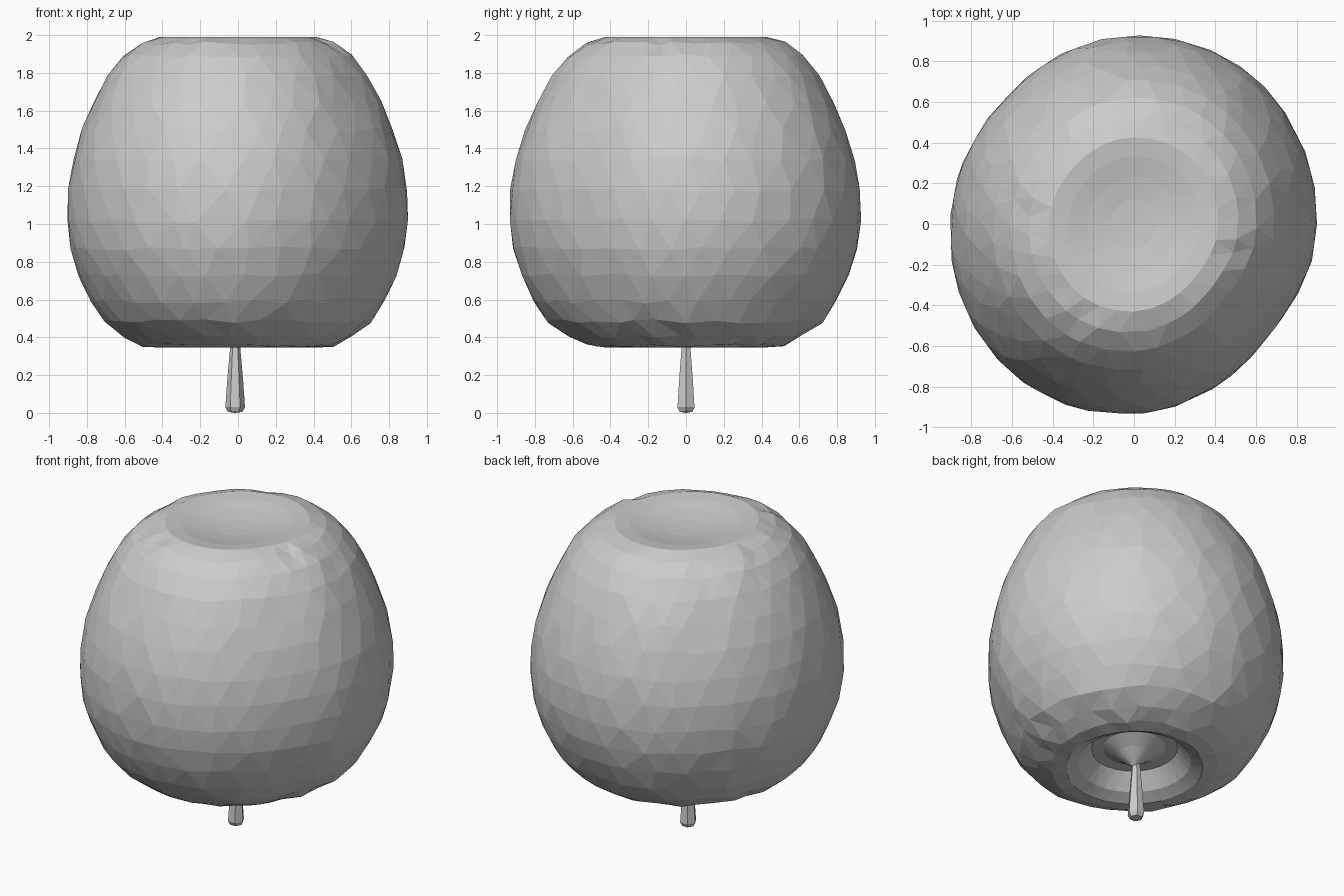
import bpy, bmesh, math, random

if "Cube" in bpy.data.objects:
    bpy.data.objects.remove(bpy.data.objects["Cube"])
random.seed(4)


def radius_at(angle):
    # outline of the fruit seen from above: (degrees, radius), linearly interpolated
    pts = [(0, .9), (13, .908), (32, .92), (48, .933), (60, .936), (75, .933), (90, .927),
           (102, .922), (116, .908), (134, .885), (151, .89), (170, .9), (183, .907),
           (195, .918), (208, .932), (230, .95), (245, .953), (258, .945), (277, .93),
           (295, .9), (312, .872), (329, .863), (347, .893), (360, .9)]
    a = math.degrees(angle) % 360
    for (a0, r0), (a1, r1) in zip(pts, pts[1:]):
        if a0 <= a <= a1:
            return r0 + (r1 - r0) * (a - a0) / (a1 - a0)


def lathe(name, profile, sides, outline=None, jitter=0.0):
    """Revolve (fraction/radius, z) rings, closing both ends at a pole when radius is 0."""
    bm = bmesh.new()
    rings = []
    for i, (r, z) in enumerate(profile):
        if r == 0:
            rings.append([bm.verts.new((0, 0, z))] * sides)
            continue
        ring = []
        j = jitter if r > 0.5 else 0     # keep the hollows clean
        for s in range(sides):
            a = 2 * math.pi * (s + (0.5 * (i % 2) if jitter else 0)) / sides
            a += random.uniform(-j, j)
            rr = r * outline(a) if outline else r
            dz = random.uniform(-j, j) * 0.2
            ring.append(bm.verts.new((rr * math.cos(a), rr * math.sin(a), min(z + dz, 2.0))))
        rings.append(ring)
    for i, (lo, hi) in enumerate(zip(rings, rings[1:])):
        for s in range(sides):
            t = (s + 1) % sides
            if lo[0] is lo[1]:
                bm.faces.new((lo[0], hi[t], hi[s]))
            elif hi[0] is hi[1]:
                bm.faces.new((lo[s], lo[t], hi[0]))
            elif not jitter:
                bm.faces.new((lo[s], lo[t], hi[t], hi[s]))
            elif i % 2 == 0:    # staggered rings make alternating triangles
                bm.faces.new((lo[s], lo[t], hi[s]))
                bm.faces.new((lo[t], hi[t], hi[s]))
            else:
                bm.faces.new((lo[s], hi[t], hi[s]))
                bm.faces.new((lo[s], lo[t], hi[t]))
    bmesh.ops.recalc_face_normals(bm, faces=bm.faces)
    me = bpy.data.meshes.new(name)
    bm.to_mesh(me)
    bm.free()
    ob = bpy.data.objects.new(name, me)
    bpy.context.collection.objects.link(ob)
    return ob


# Upside-down apple: hollow around the stem below, shallow blossom dimple on top
body = [(0, .345), (.12, .43), (.21, .48), (.29, .48), (.38, .385), (.46, .347), (.56, .358),
        (.665, .405), (.78, .485), (.86, .59), (.932, .73), (.98, .87), (1.0, 1.02),
        (.995, 1.18), (.966, 1.34), (.912, 1.5), (.845, 1.645), (.765, 1.78), (.67, 1.89),
        (.57, 1.955), (.46, 1.99), (.36, 1.98), (.25, 1.96), (.13, 1.945), (0, 1.94)]
lathe("apple_body", body, 32, radius_at, 0.05)

# Six-sided stem flaring towards its cut end on the ground
stem = lathe("stem", [(0, 0), (.038, .005), (.052, .03), (.043, .16), (.027, .345),
                      (.024, .42), (0, .43)], 6)
stem.location.x = -0.015
